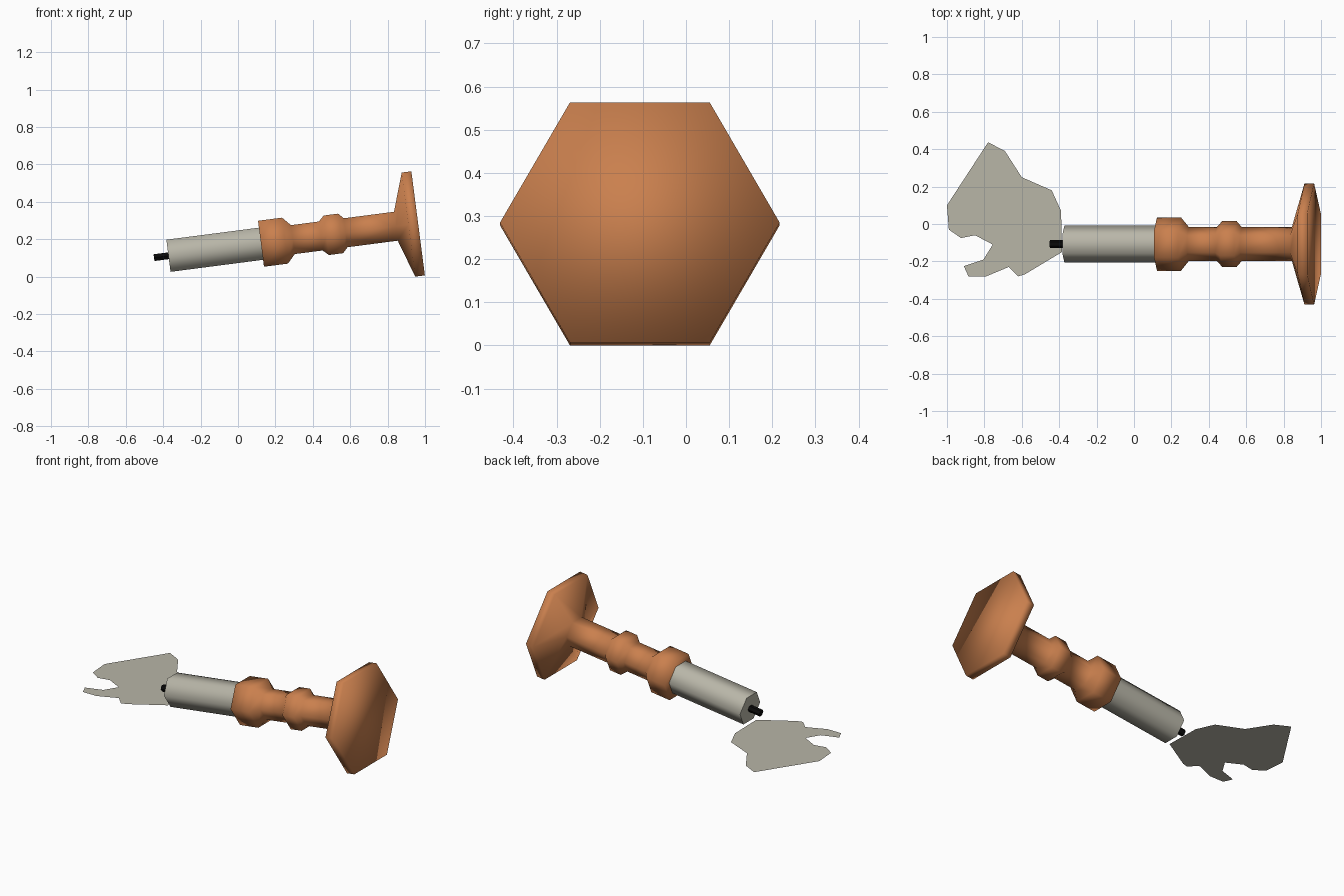
import bpy, bmesh
from math import sin, cos, pi, radians
from mathutils import Vector

cube = bpy.data.objects.get("Cube")
if cube:
    bpy.data.objects.remove(cube)

# Tilted axis running from the foot of the holder towards the wick
TILT = radians(7.4)
FOOT = Vector((0.963, -0.107, 0.285))
ALONG = Vector((-cos(TILT), 0, -sin(TILT)))
SIDE = Vector((0, 1, 0))
UP = Vector((-sin(TILT), 0, cos(TILT)))


def material(name, colour):
    mat = bpy.data.materials.new(name)
    mat.use_nodes = True
    mat.diffuse_color = (*colour, 1)
    mat.node_tree.nodes["Principled BSDF"].inputs["Base Color"].default_value = (*colour, 1)
    return mat


def finish(name, bm, mat):
    mesh = bpy.data.meshes.new(name)
    bm.to_mesh(mesh)
    bm.free()
    mesh.materials.append(mat)
    obj = bpy.data.objects.new(name, mesh)
    bpy.context.collection.objects.link(obj)
    return obj


def turned(name, profile, mat, smooth_angle=None, sides=6):
    """Six-sided turned solid from (distance from foot, radius) pairs."""
    bm = bmesh.new()
    rings = []
    for dist, radius in profile:
        rings.append([bm.verts.new(FOOT + ALONG * dist
                                   + SIDE * radius * cos(2 * pi * i / sides)
                                   + UP * radius * sin(2 * pi * i / sides))
                      for i in range(sides)])
    for a, b in zip(rings, rings[1:]):
        for i in range(sides):
            j = (i + 1) % sides
            bm.faces.new((a[i], a[j], b[j], b[i]))
    bm.faces.new(rings[0][::-1])
    bm.faces.new(rings[-1])
    bmesh.ops.recalc_face_normals(bm, faces=bm.faces)
    obj = finish(name, bm, mat)
    if smooth_angle:
        bpy.ops.object.select_all(action='DESELECT')
        obj.select_set(True)
        bpy.context.view_layer.objects.active = obj
        bpy.ops.object.shade_smooth_by_angle(angle=radians(smooth_angle))
    return obj


copper = material("copper_orange", (0.59, 0.215, 0.076))
wax = material("pale_wax", (0.48, 0.465, 0.39))
black = material("wick_black", (0.003, 0.003, 0.003))

# Holder: wide foot, stem with a small knob, and the cup
turned("candle_holder", [
    (0, 0.324), (0.052, 0.324), (0.12, 0.09),
    (0.39, 0.09), (0.418, 0.123), (0.495, 0.123), (0.525, 0.09),
    (0.675, 0.09), (0.718, 0.143), (0.847, 0.143)], copper, 179)

# Candle and wick
turned("candle", [(0.82, 0.1), (1.346, 0.1)], wax, 65)
turned("wick", [(1.33, 0.021), (1.424, 0.021)], black)

# Flat puddle of melted wax just below the candle tip
PUDDLE_Z = 0.026
outline = [(-1, .10), (-.78, .437), (-.69, .39), (-.60, .25), (-.44, .18), (-.39, .07),
           (-.385, -.15), (-.585, -.27), (-.62, -.28), (-.67, -.23), (-.79, -.28),
           (-.885, -.28), (-.91, -.225), (-.805, -.19), (-.755, -.11), (-.85, -.06),
           (-.925, -.075), (-.99, -.03)]
bm = bmesh.new()
puddle = bm.faces.new([bm.verts.new((x, y, PUDDLE_Z)) for x, y in reversed(outline)])
puddle.normal_update()
bmesh.ops.triangulate(bm, faces=[puddle])
finish("wax_puddle", bm, wax)
